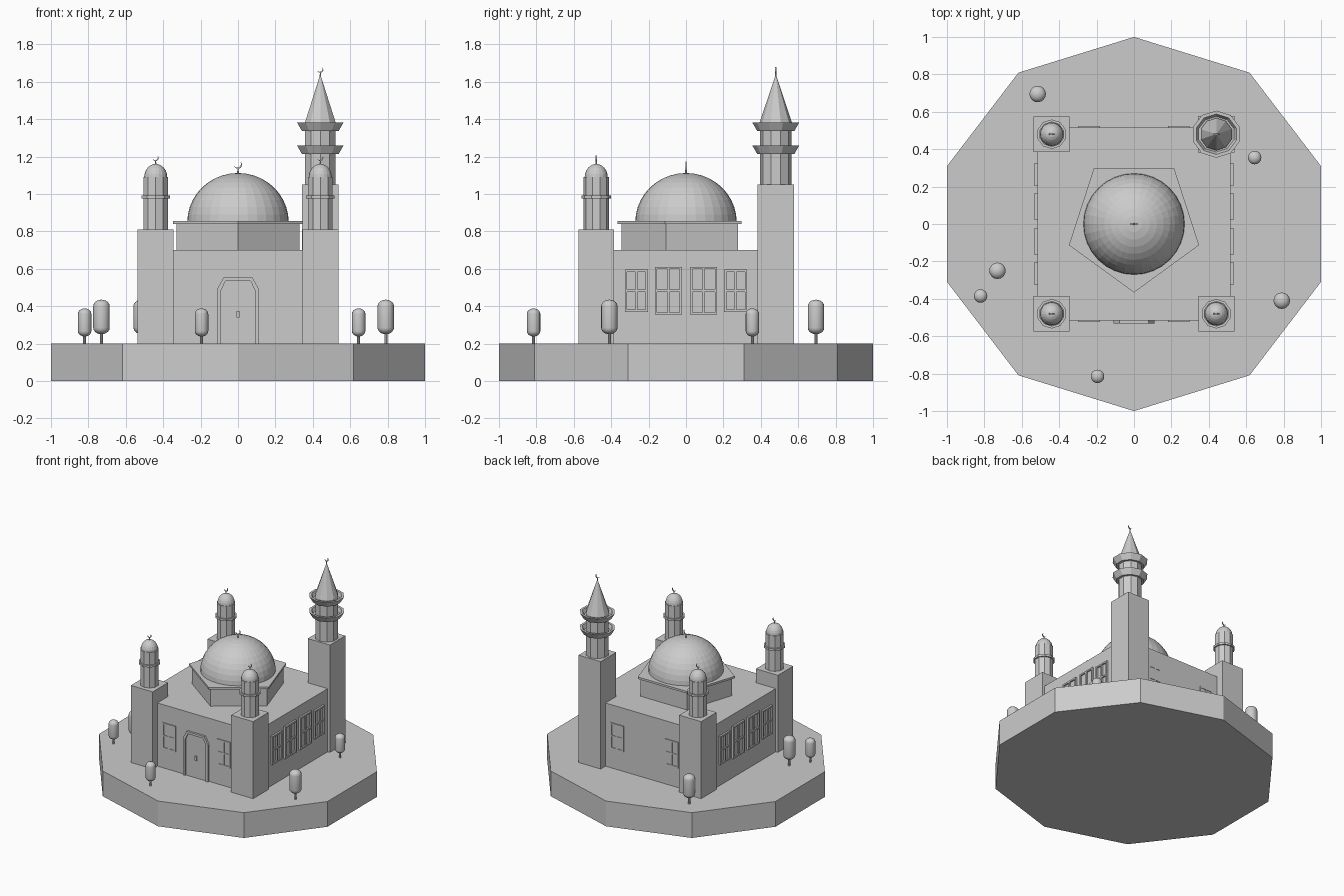
import bpy, bmesh, math
from mathutils import Matrix, Vector

if "Cube" in bpy.data.objects:
    bpy.data.objects.remove(bpy.data.objects["Cube"])

stone = bpy.data.materials.new("light_grey_stone")
stone.diffuse_color = (0.6, 0.6, 0.6, 1)
stone.use_nodes = True
stone.node_tree.nodes["Principled BSDF"].inputs["Base Color"].default_value = stone.diffuse_color


def add(name, bm, smooth=False):
    bmesh.ops.recalc_face_normals(bm, faces=bm.faces)
    me = bpy.data.meshes.new(name)
    bm.to_mesh(me)
    bm.free()
    me.materials.append(stone)
    for p in me.polygons:
        p.use_smooth = smooth
    ob = bpy.data.objects.new(name, me)
    bpy.context.collection.objects.link(ob)
    return ob


def put_box(bm, x0, x1, y0, y1, z0, z1):
    m = Matrix.Translation(((x0 + x1) / 2, (y0 + y1) / 2, (z0 + z1) / 2))
    m = m @ Matrix.Diagonal((x1 - x0, y1 - y0, z1 - z0, 1))
    bmesh.ops.create_cube(bm, size=1, matrix=m)


def box(name, *b):
    bm = bmesh.new()
    put_box(bm, *b)
    return add(name, bm)


def lathe(name, profile, n, at=(0, 0), start=math.pi / 2, sx=1.0, closed=False, smooth=False):
    """Spin (radius, z) points into an n-sided solid; closed joins last to first."""
    bm = bmesh.new()
    rings = []
    for r, z in profile:
        k = n if r > 1e-5 else 1
        rings.append([bm.verts.new((at[0] + sx * r * math.cos(start + 2 * math.pi * i / n),
                                    at[1] + r * math.sin(start + 2 * math.pi * i / n), z))
                      for i in range(k)])
    pairs = list(zip(rings, rings[1:]))
    if closed:
        pairs.append((rings[-1], rings[0]))
    for a, b in pairs:
        for i in range(n):
            j = (i + 1) % n
            quad = [a[i % len(a)], a[j % len(a)], b[j % len(b)], b[i % len(b)]]
            bm.faces.new(list(dict.fromkeys(quad)))
    if not closed:
        for ring in (rings[0], rings[-1]):
            if len(ring) > 2:
                bm.faces.new(ring)
    return add(name, bm, smooth)


def dome_profile(r, z0, h, steps):
    return [(r * math.cos(t * math.pi / 2 / steps) if t < steps else 0,
             z0 + h * math.sin(t * math.pi / 2 / steps)) for t in range(steps + 1)]


def prism(name, pts, y0, y1):
    """Extrude an (x, z) outline along y."""
    bm = bmesh.new()
    f = bm.faces.new([bm.verts.new((x, y0, z)) for x, z in pts])
    g = bmesh.ops.extrude_face_region(bm, geom=[f])
    bmesh.ops.translate(bm, vec=(0, y1 - y0, 0),
                        verts=[v for v in g["geom"] if isinstance(v, bmesh.types.BMVert)])
    return add(name, bm)


def crescent(name, x, y, z, s=1.0):
    """Thin stalk with a moon open to the upper left."""
    lathe(name + "_stalk", [(0.006 * s, z - 0.02), (0.003 * s, z + 0.022 * s)], 6, (x, y))
    c, r, n = z + 0.038 * s, 0.018 * s, 12
    pts = []
    for i in range(n + 1):
        a = math.radians(-165 + 225 * i / n)
        pts.append((x + r * math.cos(a), c + r * math.sin(a)))
    for i in range(n - 1, 0, -1):
        a = math.radians(-165 + 225 * i / n)
        q = r * (1 - 0.4 * math.sin(math.pi * i / n))
        pts.append((x + q * math.cos(a), c + q * math.sin(a)))
    prism(name, pts, y - 0.003, y + 0.003)


# Ten-sided plinth and main hall
lathe("plinth", [(1, 0), (1, 0.2)], 10, sx=1.0515)
B = 0.517
box("main_hall", -B, B, -B, B, 0.2, 0.7)

# Five-sided drum, cornice and central dome
lathe("drum", [(0.345, 0.7), (0.345, 0.842)], 5, start=-math.pi / 2)
lathe("drum_cornice", [(0.366, 0.84), (0.366, 0.856)], 5, start=-math.pi / 2)
lathe("main_dome", dome_profile(0.271, 0.85, 0.262, 10), 32)
crescent("main_crescent", 0, 0, 1.11, 1.2)


# Windows: thin pane with raised frame and cross bars
def window(name, wall_angle, u, w, z0, z1, depth):
    bm = bmesh.new()
    t, d = 0.012, B + depth
    a, b = u - w / 2, u + w / 2
    zm = (z0 + z1) / 2
    put_box(bm, a, b, -B - 0.003, -B + 0.01, z0, z1)
    for x0, x1, za, zb in ((a, a + t, z0, z1), (b - t, b, z0, z1),
                           (u - t / 2, u + t / 2, z0, z1),
                           (a, b, z0, z0 + t), (a, b, z1 - t, z1),
                           (a, b, zm - t / 2, zm + t / 2)):
        put_box(bm, x0, x1, -d, -B + 0.01, za, zb)
    bm.transform(Matrix.Rotation(wall_angle, 4, 'Z'))
    add(name, bm)


for side, ang in (("right", math.pi / 2), ("left", -math.pi / 2)):
    for i, (u, w, z0, z1) in enumerate(((-0.265, 0.123, 0.37, 0.595), (-0.094, 0.145, 0.355, 0.61),
                                        (0.094, 0.145, 0.355, 0.61), (0.265, 0.123, 0.37, 0.595))):
        window(f"{side}_window_{i}", ang, u, w, z0, z1, 0.014)
for side, ang in (("front", 0), ("back", math.pi)):
    for i, u in enumerate((-0.24, 0.24)):
        window(f"{side}_window_{i}", ang, u, 0.115, 0.355, 0.56, 0.007)


# Front door: panel, raised surround and handle
def arch(w, side, top, flat):
    return [(-w, 0.2), (-w, side), (-flat, top), (flat, top), (w, side), (w, 0.2)]


prism("door_panel", arch(0.1, 0.48, 0.54, 0.07), -B - 0.006, -B + 0.01)
outer, inner = arch(0.11, 0.495, 0.553, 0.077), arch(0.09, 0.485, 0.535, 0.067)
prism("door_surround", outer + inner[::-1], -B - 0.016, -B + 0.01)
box("door_handle", -0.008, 0.008, -B - 0.016, -B, 0.34, 0.375)

# Three short corner towers
for name, x, y in (("front_left", -0.44, -0.48), ("front_right", 0.44, -0.48),
                   ("back_left", -0.44, 0.48)):
    h = 0.096
    box(name + "_tower", x - h, x + h, y - h, y + h, 0.2, 0.81)
    lathe(name + "_turret", [(0.068, 0.81), (0.068, 1.09)], 10, (x, y))
    lathe(name + "_turret_ring", [(0.079, 0.977), (0.079, 0.993)], 10, (x, y))
    lathe(name + "_turret_dome", dome_profile(0.062, 1.088, 0.073, 6), 20, (x, y))
    crescent(name + "_crescent", x, y, 1.158, 0.9)

# Tall minaret with two flared balconies and a spire
mx, my, h = 0.44, 0.48, 0.097
box("minaret_base", mx - h, mx + h, my - h, my + h, 0.2, 1.05)
lathe("minaret_shaft", [(0.085, 1.05), (0.085, 1.385)], 10, (mx, my))
for i, z in enumerate((1.215, 1.338)):
    lathe(f"minaret_balcony_{i}", [(0.07, z), (0.1, z), (0.126, z + 0.045), (0.108, z + 0.045),
                                   (0.095, z + 0.015), (0.07, z + 0.015)],
          10, (mx, my), sx=1.04, closed=True)
lathe("minaret_spire", [(0.087, 1.38), (0, 1.64)], 10, (mx, my))
crescent("minaret_crescent", mx, my, 1.63, 0.9)

# Capsule trees on short trunks
for i, (x, y, big) in enumerate(((-0.515, 0.695, 1), (-0.73, -0.25, 1), (0.79, -0.41, 1),
                                 (0.645, 0.355, 0), (-0.82, -0.385, 0), (-0.195, -0.815, 0))):
    r, z0, z1 = (0.044, 0.25, 0.435) if big else (0.036, 0.238, 0.388)
    k = r * 0.8
    top = dome_profile(r, z1 - k, k, 5)
    low = [(q, z0 + z1 - z) for q, z in reversed(top)]
    lathe(f"tree_crown_{i}", low + top, 16, (x, y), smooth=True)
    lathe(f"tree_trunk_{i}", [(0.008, 0.2), (0.008, z0 + 0.01)], 8, (x, y))
